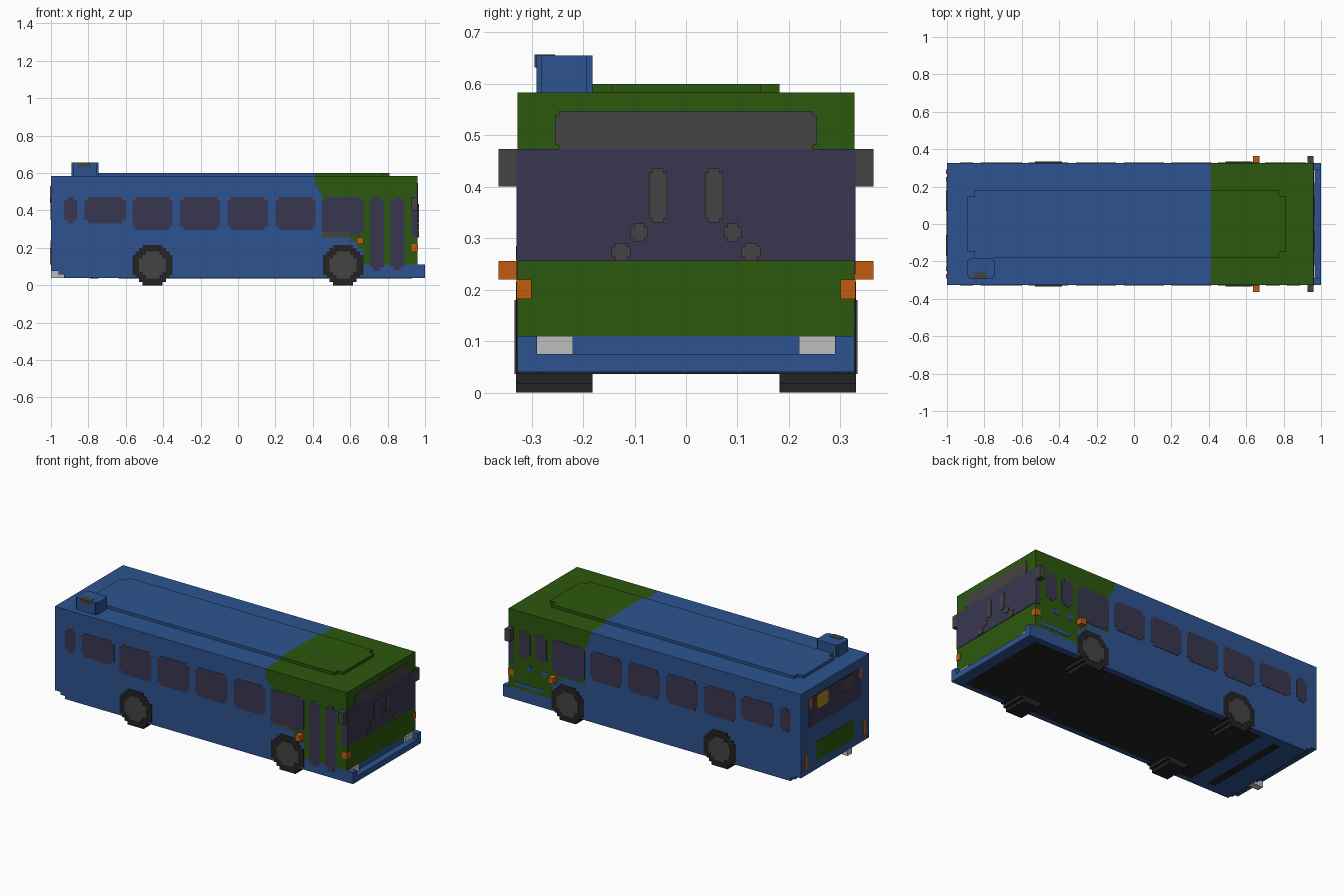
import bpy, bmesh

if "Cube" in bpy.data.objects:
    bpy.data.objects.remove(bpy.data.objects["Cube"], do_unlink=True)

V = 0.018   # step size of the blocky outlines
W = 0.327   # half width of the bus


def material(name, rgb):
    lin = [(c / 255 / 12.92) if c < 11 else ((c / 255 + 0.055) / 1.055) ** 2.4 for c in rgb]
    m = bpy.data.materials.new(name)
    m.use_nodes = True
    m.diffuse_color = (*lin, 1)
    m.node_tree.nodes["Principled BSDF"].inputs["Base Color"].default_value = (*lin, 1)
    return m


BLUE = material("blue paint", (45, 84, 144))
GREEN = material("green paint", (44, 88, 13))
GLASS = material("dark glass", (56, 54, 80))
GREY = material("dark grey", (67, 67, 67))
BLACK = material("black rubber", (35, 35, 35))
ORANGE = material("orange lamp", (195, 91, 16))
WHITE = material("pale grey", (188, 191, 189))
YELLOW = material("yellow sign", (172, 130, 32))


def prism(name, pts, axis, a, b, mat):
    """Extrude a flat outline from a to b along an axis."""
    place = {"x": lambda p, t: (t, p[0], p[1]),
             "y": lambda p, t: (p[0], t, p[1]),
             "z": lambda p, t: (p[0], p[1], t)}[axis]
    bm = bmesh.new()
    lo = [bm.verts.new(place(p, a)) for p in pts]
    hi = [bm.verts.new(place(p, b)) for p in pts]
    bm.faces.new(lo)
    bm.faces.new(hi)
    n = len(pts)
    for i in range(n):
        bm.faces.new((lo[i], lo[(i + 1) % n], hi[(i + 1) % n], hi[i]))
    bmesh.ops.recalc_face_normals(bm, faces=bm.faces)
    me = bpy.data.meshes.new(name)
    bm.to_mesh(me)
    bm.free()
    me.materials.append(mat)
    ob = bpy.data.objects.new(name, me)
    bpy.context.collection.objects.link(ob)
    return ob


def rect(u0, u1, v0, v1):
    return [(u0, v0), (u1, v0), (u1, v1), (u0, v1)]


def notched(u0, u1, v0, v1, n=V):
    """Rectangle with a square step taken out of each corner."""
    return [(u0 + n, v0), (u1 - n, v0), (u1 - n, v0 + n), (u1, v0 + n),
            (u1, v1 - n), (u1 - n, v1 - n), (u1 - n, v1), (u0 + n, v1),
            (u0 + n, v1 - n), (u0, v1 - n), (u0, v0 + n), (u0 + n, v0 + n)]


def box(name, x0, x1, y0, y1, z0, z1, mat):
    return prism(name, rect(x0, x1, y0, y1), "z", z0, z1, mat)


def stepped_disc(cx, cz, rows):
    """Blocky circle; rows are half widths from the rim to the middle."""
    n = len(rows)
    quarter = []
    for i, w in enumerate(rows):
        quarter += [(w, n - i), (w, n - i - 1)]
    quarter = [p for p in quarter if p[1] > 0]
    pts = (quarter + [(x, -z) for x, z in reversed(quarter)]
           + [(-x, -z) for x, z in quarter] + [(-x, z) for x, z in reversed(quarter)])
    clean = [p for i, p in enumerate(pts) if p != pts[i - 1]]
    return [(cx + x * V, cz + z * V) for x, z in clean]


# Body: rear and lower section, and the front section, meeting on a stepped line
seam = [(0.96, 0.11), (0.67, 0.11), (0.67, 0.20), (0.64, 0.20), (0.64, 0.235),
        (0.60, 0.235), (0.60, 0.256), (0.45, 0.256), (0.45, 0.495), (0.43, 0.495),
        (0.43, 0.53), (0.412, 0.53), (0.412, 0.583)]
prism("rear_body", [(-1, 0.075), (-0.96, 0.075), (-0.96, 0.058), (-0.93, 0.058),
                    (-0.93, 0.04), (0.96, 0.04)] + seam + [(-1, 0.583)], "y", -W, W, BLUE)
prism("front_body", seam + [(0.96, 0.583)], "y", -W, W, GREEN)

# Underside
prism("underside_panel", rect(-0.64, 0.93, -0.29, 0.29), "z", 0.036, 0.042, BLACK)
prism("underside_slot", rect(-0.79, -0.745, -0.27, 0.27), "z", 0.036, 0.042, BLACK)

# Front bumper with raised ends, headlights behind it
box("front_bumper", 0.96, 1.0, -W, W, 0.04, 0.075, BLUE)
for s, side in ((1, "left"), (-1, "right")):
    box(side + "_bumper_end", 0.96, 1.0, *sorted((s * 0.29, s * W)), 0.075, 0.11, BLUE)
    box(side + "_headlight", 0.955, 0.97, *sorted((s * 0.22, s * 0.29)), 0.075, 0.11, WHITE)

# Roof plate, its front part green
step = 0.036
plate = notched(-0.89, 0.81, -0.182, 0.182, step)
rear_cut = [p if p[0] < 0 else (0.412, p[1]) for p in plate if p[0] < 0 or abs(p[1]) > 0.18]
rear_cut = [p for i, p in enumerate(rear_cut) if p != rear_cut[i - 1]]
prism("roof_plate_rear", rear_cut, "z", 0.58, 0.60, BLUE)
front_cut = [(0.412, -0.182)] + [p for p in plate if p[0] > 0] + [(0.412, 0.182)]
prism("roof_plate_front", front_cut, "z", 0.58, 0.60, GREEN)

# Roof unit with vent
prism("roof_unit", notched(-0.89, -0.745, -0.291, -0.182, 0.01), "z", 0.58, 0.655, BLUE)
box("roof_vent", -0.855, -0.785, -0.294, -0.255, 0.632, 0.657, GREY)

# Side windows: x start, x end, sill height
windows = [(-0.93, -0.86, 0.33), (-0.82, -0.60, 0.33), (-0.565, -0.35, 0.295),
           (-0.31, -0.095, 0.295), (-0.055, 0.16, 0.295), (0.20, 0.415, 0.295),
           (0.45, 0.67, 0.265)]
wheels = [("rear", -0.457), ("front", 0.562)]
for s, side in ((1, "left"), (-1, "right")):
    face = sorted((s * (W - 0.004), s * (W + 0.002)))
    for i, (x0, x1, z0) in enumerate(windows):
        prism(f"{side}_window_{i + 1}", notched(x0, x1, z0, 0.473), "y", *face, GLASS)
    # Door panes on the right, short panes on the left
    for i, (x0, x1) in enumerate(((0.705, 0.78), (0.815, 0.89))):
        sill = 0.08 if s < 0 else 0.31
        prism(f"{side}_tall_pane_{i + 1}", notched(x0, x1, sill, 0.473), "y", *face, GLASS)
    box(side + "_corner_pane", 0.927, 0.961, *face, 0.256, 0.473, GLASS)

    # Mirrors and lamps
    box(side + "_mirror", 0.927, 0.961, *sorted((s * 0.32, s * 0.364)), 0.40, 0.473, GREY)
    box(side + "_side_lamp", 0.637, 0.672, *sorted((s * 0.32, s * 0.364)), 0.22, 0.256, ORANGE)
    box(side + "_corner_lamp", 0.927, 0.963, *sorted((s * 0.30, s * (W + 0.002))),
        0.182, 0.22, ORANGE)

    # Wheels
    for name, cx in wheels:
        prism(f"{name}_{side}_tyre", stepped_disc(cx, 0.108, [3, 4, 5, 6, 6, 6]), "y",
              *sorted((s * 0.182, s * (W + 0.003))), BLACK)
        prism(f"{name}_{side}_hub", stepped_disc(cx, 0.108, [2, 3, 4, 4]), "y",
              *sorted((s * 0.30, s * (W + 0.006))), GREY)

    # Wipers, stepping outward to the lower corners
    for i, (y0, y1, z0, z1) in enumerate(((0.037, 0.072, 0.33, 0.435),
                                          (0.074, 0.108, 0.293, 0.328),
                                          (0.108, 0.145, 0.256, 0.291))):
        prism(f"{side}_wiper_{i + 1}", notched(*sorted((s * y0, s * y1)), z0, z1, 0.007),
              "x", 0.96, 0.967, GREY)

    # Rear lamps
    for name, y, z0, z1 in (("lower", 0.28, 0.11, 0.20), ("upper", 0.24, 0.465, 0.53)):
        box(f"{side}_{name}_rear_lamp", -1.004, -0.99,
            s * y - 0.012, s * y + 0.012, z0, z1, ORANGE)

# Small trim on the front left side
left = (W - 0.004, W + 0.002)
for i, x in enumerate((0.72, 0.82)):
    prism(f"left_trim_dot_{i + 1}", notched(x - 0.02, x + 0.02, 0.23, 0.27, 0.012),
          "y", *left, BLUE)
box("left_trim_strip", 0.73, 0.92, *left, 0.13, 0.15, BLUE)

# Grey sill under the window beside the doors
box("right_window_sill", 0.45, 0.60, -W - 0.003, -W + 0.004, 0.258, 0.285, GREY)

# Windscreen and destination panel
box("windscreen", 0.955, 0.963, -W, W, 0.256, 0.473, GLASS)
prism("destination_panel", notched(-0.255, 0.255, 0.473, 0.547, 0.008), "x", 0.955, 0.963, GREY)

# Rear window, panels and exhaust
prism("rear_window", rect(-0.25, 0.25, 0.35, 0.53), "x", -1.003, -0.99, GLASS)
prism("rear_sign", notched(0.07, 0.18, 0.44, 0.525, 0.01), "x", -1.006, -0.99, YELLOW)
prism("rear_grille", notched(-0.17, -0.06, 0.45, 0.525, 0.01), "x", -1.006, -0.99, GREY)
prism("engine_cover", rect(-0.18, 0.18, 0.125, 0.24), "x", -1.003, -0.99, GREEN)
box("exhaust", -1.0, -0.93, -0.16, -0.12, 0.04, 0.076, WHITE)
